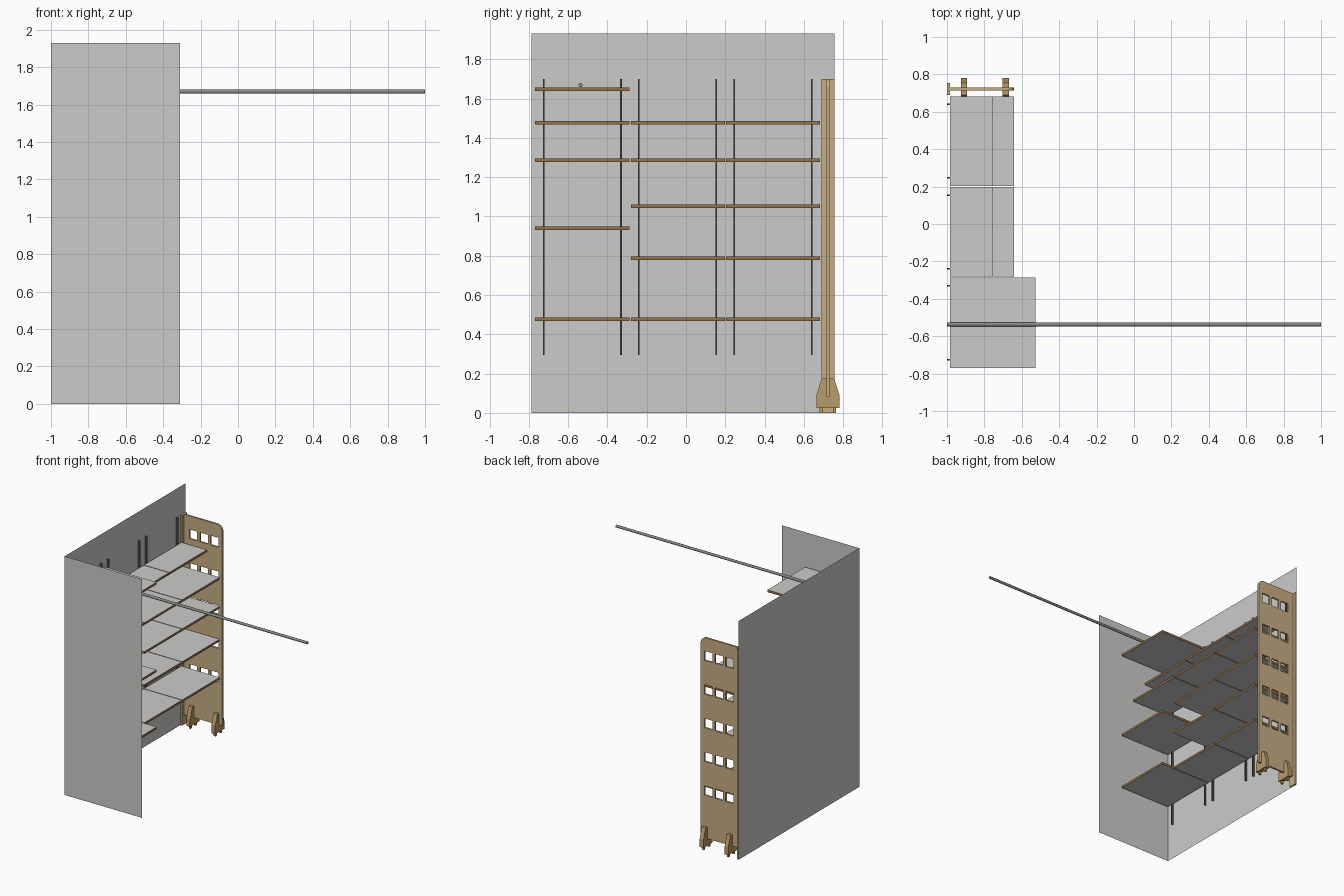
import bpy, bmesh, math
from mathutils import Matrix, Vector

if "Cube" in bpy.data.objects:
    bpy.data.objects.remove(bpy.data.objects["Cube"])


def material(name, r, g, b):
    m = bpy.data.materials.new(name)
    m.diffuse_color = (r, g, b, 1)
    m.use_nodes = True
    m.node_tree.nodes["Principled BSDF"].inputs["Base Color"].default_value = m.diffuse_color
    return m


WALL = material("wall_grey", 0.60, 0.60, 0.59)
SHELF = material("shelf_grey", 0.60, 0.60, 0.59)
EDGE = material("brown_shelf_edge", 0.30, 0.17, 0.065)
PLY = material("light_plywood", 0.57, 0.42, 0.225)
TAN = material("tan_wood", 0.49, 0.33, 0.14)
DARK = material("dark_metal", 0.08, 0.08, 0.075)
ROD = material("grey_rod", 0.25, 0.25, 0.235)


def finish(name, bm, *mats):
    bmesh.ops.recalc_face_normals(bm, faces=bm.faces)
    me = bpy.data.meshes.new(name)
    bm.to_mesh(me)
    bm.free()
    for m in mats:
        me.materials.append(m)
    ob = bpy.data.objects.new(name, me)
    bpy.context.collection.objects.link(ob)
    return ob


def box(name, x, y, z, *mats):
    bm = bmesh.new()
    bmesh.ops.create_cube(bm, size=1)
    for v in bm.verts:
        v.co = [(r[0] + r[1]) / 2 + c * (r[1] - r[0]) for c, r in zip(v.co, (x, y, z))]
    if len(mats) > 1:  # second colour goes on the upright faces
        bm.normal_update()
        for f in bm.faces:
            f.material_index = 0 if abs(f.normal.z) > 0.5 else 1
    return finish(name, bm, *mats)


def sheet(name, corners, mat):
    bm = bmesh.new()
    bm.faces.new([bm.verts.new(c) for c in corners])
    me = finish(name, bm, mat)
    return me


# Two thin walls meeting in a corner
Y0, Y1, TOP = -0.786, 0.755, 1.93
sheet("back_wall", [(-1, Y0, 0), (-1, Y1, 0), (-1, Y1, TOP), (-1, Y0, TOP)], WALL)
sheet("side_wall", [(-0.31, Y0, 0), (-1, Y0, 0), (-1, Y0, TOP), (-0.31, Y0, TOP)], WALL)

# Wall rails
for i, y in enumerate((-0.725, -0.331, -0.24, 0.155, 0.246, 0.64)):
    box(f"wall_rail_{i + 1}", (-0.9995, -0.984), (y - 0.004, y + 0.004), (0.295, 1.70), DARK)

# Shelves: (centre height, front edge) for each bay
left_bay = [(1.648, -0.527), (1.477, -0.757), (1.286, -0.642), (0.939, -0.527), (0.477, -0.527)]
other_bay = [(1.477, -0.757), (1.286, -0.642), (1.052, -0.642), (0.786, -0.642), (0.477, -0.642)]
bays = {"left": (-0.769, -0.287, left_bay),
        "middle": (-0.28, 0.199, other_bay),
        "right": (0.204, 0.683, other_bay)}
for bay, (ya, yb, rows) in bays.items():
    for i, (z, front) in enumerate(rows):
        box(f"{bay}_shelf_{i + 1}", (-0.984, front), (ya, yb), (z - 0.009, z + 0.009), SHELF, EDGE)

# Long round rod lying on the top shelf
bm = bmesh.new()
bmesh.ops.create_cone(bm, cap_ends=True, segments=24, radius1=0.0105, radius2=0.0105, depth=2,
                      matrix=Matrix.Translation((0, -0.537, 1.669)) @ Matrix.Rotation(math.pi / 2, 4, 'Y'))
rod = finish("long_rod", bm, ROD)
for p in rod.data.polygons:
    p.use_smooth = len(p.vertices) == 4

# End post standing against the wall
box("end_post", (-0.9995, -0.984), (0.69, 0.755), (0, 1.70), PLY)

# End panel: rounded front corner and rows of windows, drawn as a filled outline
XB, XF, ZB, ZT, R = -0.984, -0.642, 0.08, 1.70, 0.05
outline = [(XB, ZB), (XF, ZB)]
for k in range(9):
    a = k * math.pi / 16
    outline.append((XF - R + R * math.cos(a), ZT - R + R * math.sin(a)))
outline.append((XB, ZT))
loops = [outline]
for row in range(5):
    for col in range(3):
        cx, cz = -0.901 + 0.095 * col, 0.464 + 0.2725 * row
        loops.append([(cx + sx * 0.035, cz + sz * 0.038)
                      for sx, sz in ((-1, -1), (-1, 1), (1, 1), (1, -1))])
cu = bpy.data.curves.new("end_panel_outline", 'CURVE')
cu.dimensions = '2D'
cu.fill_mode = 'BOTH'
cu.extrude = 0.0075
for pts in loops:
    s = cu.splines.new('POLY')
    s.points.add(len(pts) - 1)
    for p, (x, z) in zip(s.points, pts):
        p.co = (x, z, 0, 1)
    s.use_cyclic_u = True
tmp = bpy.data.objects.new("end_panel_outline", cu)
bpy.context.collection.objects.link(tmp)
bpy.context.view_layer.update()
mesh = bpy.data.meshes.new_from_object(tmp.evaluated_get(bpy.context.evaluated_depsgraph_get()))
bpy.data.objects.remove(tmp)
bm = bmesh.new()
bm.from_mesh(mesh)
bmesh.ops.remove_doubles(bm, verts=bm.verts, dist=0.0001)
bmesh.ops.transform(bm, verts=bm.verts,
                    matrix=Matrix.Translation((0, 0.7225, 0)) @ Matrix.Rotation(math.pi / 2, 4, 'X'))
for f in bm.faces:
    f.smooth = False
    f.material_index = 0
finish("end_panel", bm, PLY)

# Tapered feet clamped over the panel, each on two small pegs
foot = [(0.0585, 0.025), (0.0585, 0.09), (0.032, 0.175)]
profile = foot + [(-y, z) for y, z in reversed(foot)]
for name, xa, xb in (("back", -0.925, -0.893), ("front", -0.703, -0.669)):
    bm = bmesh.new()
    face = bm.faces.new([bm.verts.new((xa, 0.7225 + y, z)) for y, z in profile])
    ext = bmesh.ops.extrude_face_region(bm, geom=[face])
    bmesh.ops.translate(bm, vec=Vector((xb - xa, 0, 0)),
                        verts=[g for g in ext["geom"] if isinstance(g, bmesh.types.BMVert)])
    finish(f"{name}_foot", bm, TAN)
    for side, s in (("inner", -1), ("outer", 1)):
        y = 0.7225 + s * 0.034
        box(f"{name}_foot_{side}_peg", (xa + 0.008, xb - 0.008), (y - 0.008, y + 0.008), (0, 0.03), TAN)
